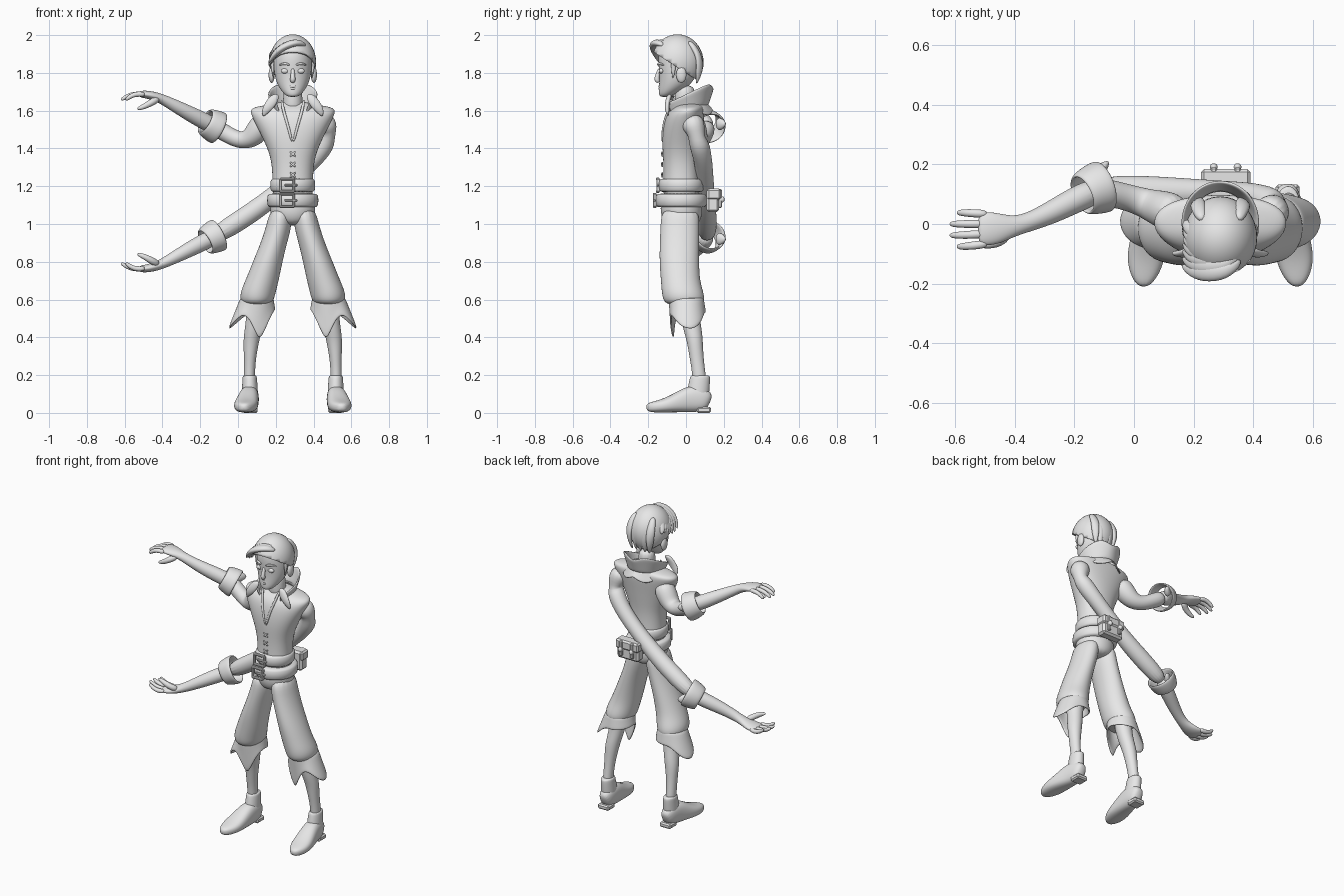
import bpy, bmesh
from math import sin, cos, pi, copysign, exp
from mathutils import Vector, Matrix

cube = bpy.data.objects.get("Cube")
if cube:
    bpy.data.objects.remove(cube)

BODY = (0.29, 0, 0)   # the body stands off centre, the arms reach to the right
WORLD = (0, 0, 0)
UP = Vector((0, 0, 1))

grey = bpy.data.materials.new("plain_grey")
grey.use_nodes = True
grey.diffuse_color = (0.8, 0.8, 0.8, 1)
grey.node_tree.nodes["Principled BSDF"].inputs["Base Color"].default_value = grey.diffuse_color


def finish(name, bm, origin=BODY, mirror=False, thick=0, subsurf=0, bevel=0, smooth=True):
    """Turn a bmesh into a named object with its modifiers."""
    bmesh.ops.recalc_face_normals(bm, faces=bm.faces[:])
    for face in bm.faces:
        face.smooth = smooth
    mesh = bpy.data.meshes.new(name)
    bm.to_mesh(mesh)
    bm.free()
    mesh.materials.append(grey)
    obj = bpy.data.objects.new(name, mesh)
    obj.location = origin
    bpy.context.collection.objects.link(obj)
    if mirror:
        obj.modifiers.new("mirror", 'MIRROR').use_mirror_merge = False
    if thick:
        solid = obj.modifiers.new("thickness", 'SOLIDIFY')
        solid.thickness, solid.offset = thick, 0
    if bevel:
        obj.modifiers.new("bevel", 'BEVEL').width = bevel
    if subsurf:
        sub = obj.modifiers.new("smooth", 'SUBSURF')
        sub.levels = sub.render_levels = subsurf
    return obj


def loft(name, rings, path=False, power=1.0, n=16, cap=True, flip=False, subsurf=2, **options):
    """Skin elliptical rings (x, y, z, a, b); path=True turns them along the line."""
    bm = bmesh.new()
    rings = [r if len(r) == 5 else (*r, r[3]) for r in rings]
    centres = [Vector(r[:3]) for r in rings]
    loops, last = [], None
    for i, (x, y, z, a, b) in enumerate(rings):
        u, v = Vector((1, 0, 0)), Vector((0, 1, 0))
        if path:
            along = (centres[min(i + 1, len(rings) - 1)] - centres[max(i - 1, 0)]).normalized()
            u = along.cross(UP)
            u = u.normalized() if u.length > 0.01 else Vector((1, 0, 0))
            if last and u.dot(last) < 0:
                u = -u
            last, v = u, u.cross(along)
        loop = []
        for k in range(n):
            c, s = cos(2 * pi * k / n), sin(2 * pi * k / n)
            p = centres[i] + u * a * copysign(abs(c) ** power, c) + v * b * copysign(abs(s) ** power, s)
            if flip:   # same arm turned upside down
                p.z = 2.45 - p.z
            loop.append(bm.verts.new(p))
        loops.append(loop)
    for low, high in zip(loops, loops[1:]):
        for k in range(n):
            bm.faces.new((low[k], low[(k + 1) % n], high[(k + 1) % n], high[k]))
    if cap:
        bm.faces.new(loops[0])
        bm.faces.new(loops[-1])
    return finish(name, bm, subsurf=subsurf, **options)


def slices(name, rows, **options):
    """Loft of level slices: (height, half width, front y, back y)."""
    return loft(name, [(0, (f + b) / 2, z, w, (b - f) / 2) for z, w, f, b in rows], **options)


def tube(name, *points, **options):
    return loft(name, points, path=True, n=8, **options)


def band(name, shape, start, end, across=32, down=4, **options):
    """Cloth strip from shape(angle, v), v running from top to hem."""
    bm = bmesh.new()
    rows = [[bm.verts.new(shape(start + (end - start) * i / across, j / down))
             for j in range(down + 1)] for i in range(across + 1)]
    for left, right in zip(rows, rows[1:]):
        for j in range(down):
            bm.faces.new((left[j], right[j], right[j + 1], left[j + 1]))
    bmesh.ops.remove_doubles(bm, verts=bm.verts[:], dist=0.0005)
    return finish(name, bm, subsurf=1, **options)


def box(name, centre, size, bevel=0.008, **options):
    bm = bmesh.new()
    bmesh.ops.create_cube(bm, size=1, matrix=Matrix.LocRotScale(Vector(centre), None, Vector(size)))
    return finish(name, bm, bevel=bevel, smooth=False, **options)


def ball(name, centre, size, cut=None, **options):
    bm = bmesh.new()
    bmesh.ops.create_uvsphere(bm, u_segments=32, v_segments=20, radius=1,
                              matrix=Matrix.LocRotScale(Vector(centre), None, Vector(size)))
    if cut:
        bmesh.ops.bisect_plane(bm, geom=bm.verts[:] + bm.edges[:] + bm.faces[:],
                               plane_co=cut[0], plane_no=cut[1], clear_inner=True)
    return finish(name, bm, **options)


# Torso, hips and neck
slices("shirt", [(1.1, .115, -.13, .08), (1.24, .108, -.12, .07), (1.34, .115, -.122, .07),
                 (1.42, .145, -.128, .08), (1.5, .185, -.125, .09), (1.57, .222, -.11, .1),
                 (1.605, .232, -.085, .1), (1.622, .2, -.06, .095), (1.635, .1, -.045, .085),
                 (1.65, .06, -.04, .06)], power=.9)
slices("trouser_seat", [(1.15, .115, -.13, .08), (1.08, .125, -.14, .09), (1.03, .115, -.13, .085),
                        (.99, .06, -.1, .06)])
slices("neck", [(1.58, .06, -.06, .06), (1.66, .05, -.06, .045), (1.74, .052, -.06, .05)])

# Shirt opening and laces
tube("neckline_edge", (-.003, -.126, 1.43, .007), (-.025, -.122, 1.52, .008),
     (-.05, -.095, 1.6, .009), (-.06, -.06, 1.66, .008), mirror=True)
for z in (1.26, 1.315, 1.37):
    tube("lace", (-.016, -.124, z - .014, .005), (0, -.13, z, .006), (.016, -.124, z + .014, .005), mirror=True)


# Standing collar, folded collar and lapels
def collar(a, v):
    r = .128 - .03 * v
    top = 1.69 + .065 * cos(a) - .035 * exp(-(a / .4) ** 2)
    return (r * sin(a), .005 + (r + .01) * cos(a), top + (1.6 + .03 * cos(a) - top) * v)


def folded_collar(a, v):
    drop = .03 + .03 * abs(sin(2.5 * a))
    return ((.098 + .035 * v) * sin(a), .01 + (.1 + .03 * v) * cos(a), 1.635 - drop * v)


band("standing_collar", collar, -2.4, 2.4, thick=.012)
band("folded_collar", folded_collar, -2.2, 2.2, thick=.01)
loft("lapel", [(-.09, -.085, 1.69, .022, .014), (-.115, -.1, 1.64, .035, .014),
               (-.14, -.1, 1.6, .026, .012), (-.155, -.095, 1.57, .004, .004)], mirror=True)

# Head and face
slices("head", [(1.672, .025, -.138, -.09), (1.69, .05, -.146, -.05), (1.73, .08, -.144, .02),
                (1.78, .098, -.143, .055), (1.84, .104, -.148, .07), (1.9, .102, -.15, .07),
                (1.95, .08, -.125, .05), (1.975, .04, -.08, .01)])
tube("nose", (0, -.14, 1.825, .01), (0, -.15, 1.79, .012), (0, -.156, 1.765, .017), (0, -.145, 1.748, .012))
ball("eye", (-.042, -.13, 1.81), (.021, .013, .014), mirror=True)
tube("eyebrow", (-.015, -.15, 1.842, .007), (-.045, -.142, 1.852, .008), (-.075, -.115, 1.84, .004), mirror=True)
tube("upper_lip", (-.03, -.13, 1.728, .004), (0, -.144, 1.729, .008), (.03, -.13, 1.728, .004))
tube("lower_lip", (-.022, -.133, 1.719, .004), (0, -.144, 1.716, .008), (.022, -.133, 1.719, .004))
ball("ear", (-.112, -.025, 1.79), (.016, .027, .043), mirror=True)

# Hair: cap cut along the hairline, swept fringe, sideburns and nape
ball("hair_cap", (0, -.045, 1.855), (.118, .132, .143), cut=((0, 0, 1.8), (0, .65, 1)), thick=.012)
for i in range(7):
    t = i / 6
    tube("fringe_lock", (.07 - .03 * t, -.12 + .13 * t, 1.945, .012),
         (.02 - .02 * t, -.16 + .12 * t, 1.968, .034, .022),
         (-.06 - .02 * t, -.165 + .13 * t, 1.935, .036, .022),
         (-.105 - .01 * t, -.15 + .15 * t, 1.89, .024, .015),
         (-.13 + .01 * t, -.14 + .15 * t, 1.85 - .02 * sin(5 * t), .003))
for i in range(5):
    x = -.06 + .03 * i
    tube("back_lock", (x, .01, 1.97, .02), (x * 1.3, .07, 1.9, .03, .018),
         (x * 1.3, .075, 1.82, .028, .016), (x, .055, 1.74, .005))
tube("sideburn", (-.11, -.07, 1.88, .02, .012), (-.107, -.065, 1.82, .015, .01),
     (-.1, -.07, 1.77, .003), mirror=True)

# Belts, buckles and back pouch
for name, z, size in (("upper_belt", 1.205, .116), ("lower_belt", 1.125, .133)):
    loft(name, [(0, -.025, z + h, size + g, size + g) for h, g in
                ((-.036, -.01), (-.034, .004), (.034, .004), (.036, -.01))], n=32, subsurf=1)
    for side in (-1, 1):
        box(name + "_buckle_bar", (-.03, -.033 - size, z + side * .033), (.08, .02, .014), bevel=.004)
        box(name + "_buckle_post", (-.03 + side * .036, -.031 - size, z), (.014, .02, .07), bevel=.004)
    box(name + "_buckle_tongue", (-.01, -.034 - size, z), (.07, .014, .012), bevel=.004)
box("pouch", (.018, .142, 1.125), (.155, .066, .125), bevel=.012)
box("pouch_flap", (.018, .148, 1.158), (.167, .072, .06), bevel=.01)
for x in (-.022, .058):
    box("pouch_strap", (x, .152, 1.135), (.022, .076, .1), bevel=.005)
    ball("pouch_stud", (x, .192, 1.13), (.013, .012, .016))

# Trouser legs, gathered at the knee
loft("trouser_leg", [(-.062, -.03, 1.09, .055, .1), (-.07, -.032, 1, .069, .105),
                     (-.1, -.035, .9, .071, .106), (-.133, -.036, .8, .08, .107),
                     (-.163, -.03, .7, .09, .105), (-.184, -.018, .64, .096, .113),
                     (-.19, -.01, .59, .09, .112), (-.19, -.01, .57, .06, .08)], mirror=True)


# Pointed boot tops
def boot_top(a, v):
    front = max(0, cos(a + 1.35)) ** 4
    outer = max(0, cos(a - pi + .1)) ** 4
    reach = .082 + v * (.055 * outer - .03 * front + .012)
    drop = .065 + .15 * front + .1 * outer + .015 * max(0, sin(a))
    return (-.19 + reach * cos(a), reach * 1.08 * sin(a), .61 - drop * v)


band("boot_top", boot_top, 0, 2 * pi, thick=.01, mirror=True)

# Shins, boots and heels
loft("shin", [(-.19, .01, .62, .06), (-.195, .02, .52, .05), (-.21, .035, .44, .046, .05),
              (-.22, .047, .38, .043, .043), (-.226, .055, .3, .033, .038),
              (-.23, .067, .22, .03, .035), (-.23, .075, .12, .03, .04)], mirror=True)
loft("boot_shaft", [(-.228, .075, .2, .036, .05), (-.228, .075, .19, .039, .055),
                    (-.227, .065, .12, .043, .06), (-.227, .06, .06, .045, .06)], mirror=True)
loft("boot_foot", [(-.225, .128, .055, .025, .04), (-.225, .1, .07, .046, .062),
                   (-.23, .03, .077, .052, .076), (-.24, -.04, .056, .06, .055),
                   (-.25, -.11, .039, .066, .038), (-.257, -.17, .031, .05, .03),
                   (-.26, -.212, .028, .018, .02)], path=True, power=.8, mirror=True)
box("boot_heel", (-.226, .095, .016), (.08, .075, .032), mirror=True)

# Sleeves: the right one is raised, the left one crosses behind the back
loft("right_sleeve", [(.15, .03, 1.56, .06), (.11, .045, 1.5, .068), (.065, .06, 1.45, .056),
                      (.01, .08, 1.44, .046), (-.06, .1, 1.475, .045),
                      (-.14, .112, 1.525, .05)], path=True, origin=WORLD)
loft("left_sleeve", [(.44, .03, 1.57, .06), (.475, .042, 1.5, .066), (.475, .065, 1.44, .058),
                     (.41, .09, 1.35, .05), (.3, .1, 1.245, .046), (.165, .103, 1.125, .052),
                     (.02, .11, 1.025, .055), (-.14, .112, .925, .05)], path=True, origin=WORLD)

# Cuffs, forearms and hands: the lower set is the upper one turned over
for side, flip in (("right", False), ("left", True)):
    common = dict(path=True, origin=WORLD, flip=flip)
    loft(side + "_cuff", [(-.175, .098, 1.545, .066), (-.14, .114, 1.525, .078),
                          (-.1, .128, 1.505, .086)], cap=False, thick=.016, **common)
    tube(side + "_cuff_point", (-.13, .165, 1.53, .03, .045), (-.1, .195, 1.53, .018, .03),
         (-.085, .21, 1.53, .005), origin=WORLD, flip=flip)
    loft(side + "_forearm", [(-.11, .12, 1.51, .046), (-.2, .08, 1.555, .045), (-.28, .037, 1.597, .039),
                             (-.36, .003, 1.64, .031), (-.41, -.008, 1.665, .036, .026),
                             (-.46, -.015, 1.682, .055, .023), (-.505, -.016, 1.688, .058, .02),
                             (-.525, -.016, 1.687, .05, .014)], **common)
    for i, reach in enumerate((.09, .115, .115, .09)):
        y = .033 - .033 * i
        tube(side + "_finger", (-.49, y, 1.685, .016), (-.505 - reach * .4, y * 1.1, 1.69, .015),
             (-.505 - reach * .8, y * 1.15, 1.672, .013), (-.505 - reach, y * 1.15, 1.655, .008),
             origin=WORLD, flip=flip)
    tube(side + "_thumb", (-.42, -.03, 1.665, .02), (-.455, -.062, 1.645, .021),
         (-.5, -.07, 1.62, .016), (-.535, -.068, 1.608, .008), origin=WORLD, flip=flip)
